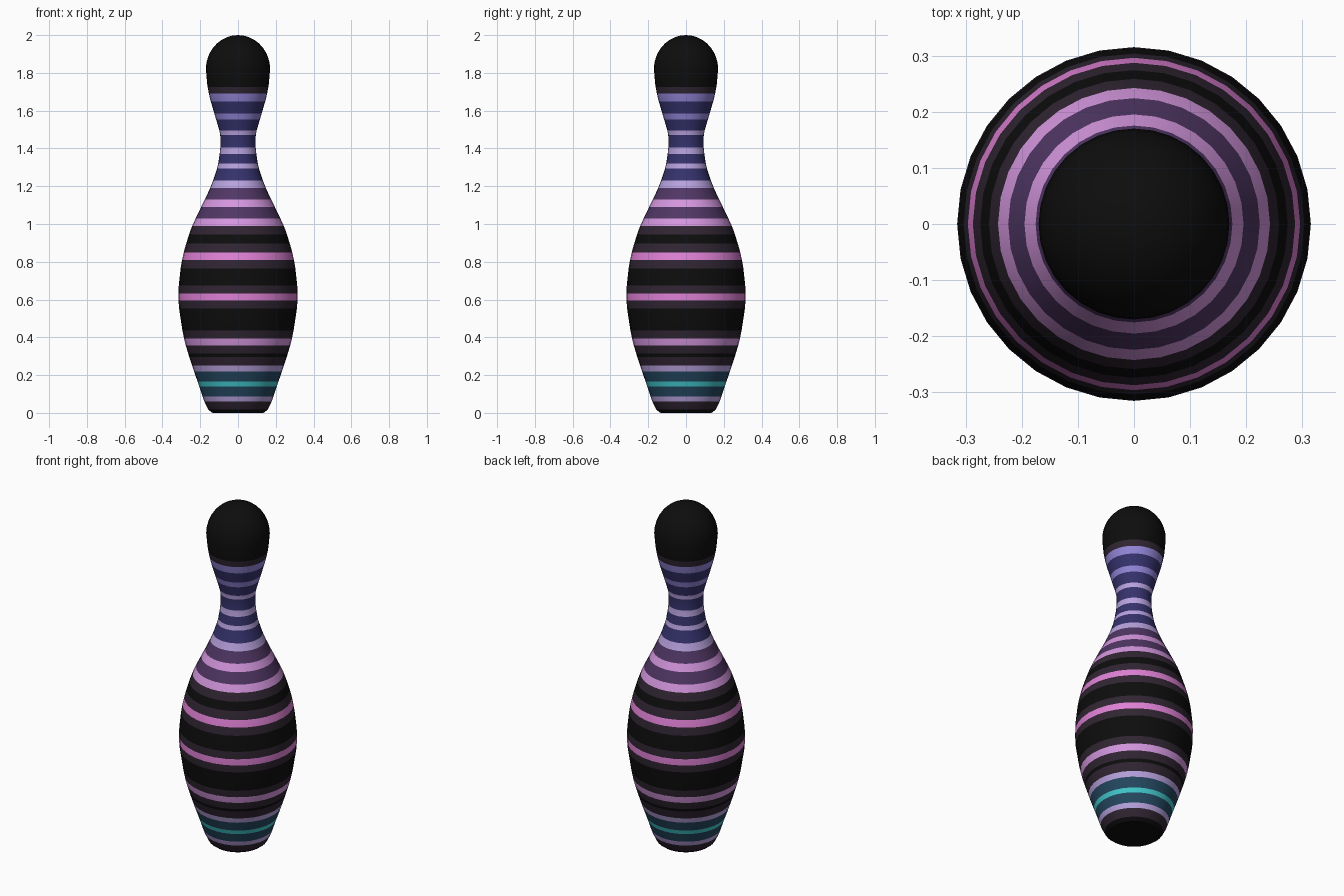
import bpy, bmesh, math

cube = bpy.data.objects.get("Cube")
if cube:
    bpy.data.objects.remove(cube, do_unlink=True)

SEGMENTS = 32
SHOULDER, HEAD_RADIUS = 1.82, 0.17


def linear(c):
    c /= 255
    return c / 12.92 if c < 0.04045 else ((c + 0.055) / 1.055) ** 2.4


def make_material(name, rgb):
    mat = bpy.data.materials.new(name)
    colour = [linear(c) for c in rgb] + [1]
    mat.diffuse_color = colour
    mat.use_nodes = True
    bsdf = next(n for n in mat.node_tree.nodes if n.type == "BSDF_PRINCIPLED")
    bsdf.inputs["Base Color"].default_value = colour
    return mat


PALETTE = {
    "black": (13, 13, 13), "charcoal": (48, 37, 50),
    "periwinkle": (145, 132, 214), "navy": (53, 50, 108),
    "lavender": (184, 162, 222), "purple": (80, 54, 100),
    "orchid": (212, 150, 222), "pink": (222, 128, 212),
    "teal": (36, 72, 96), "turquoise": (66, 200, 204),
}
names = list(PALETTE)

# Stripes from the foot upward: colour and its upper edge
STRIPES = [
    ("black", .018), ("charcoal", .06), ("lavender", .087), ("teal", .14),
    ("turquoise", .165), ("teal", .22), ("lavender", .25), ("charcoal", .297),
    ("black", .315), ("charcoal", .357), ("orchid", .395), ("charcoal", .437),
    ("black", .553), ("charcoal", .595), ("pink", .632), ("charcoal", .675),
    ("black", .765), ("charcoal", .81), ("pink", .85), ("charcoal", .897),
    ("black", .945), ("charcoal", .99), ("orchid", 1.03), ("purple", 1.09),
    ("orchid", 1.13), ("purple", 1.19), ("lavender", 1.23), ("navy", 1.295),
    ("lavender", 1.32), ("navy", 1.37), ("lavender", 1.405), ("navy", 1.47),
    ("lavender", 1.495), ("navy", 1.553), ("periwinkle", 1.585),
    ("navy", 1.648), ("periwinkle", 1.69), ("charcoal", 1.725), ("black", 2),
]

# Silhouette as (height, radius) below the head dome
PROFILE = [
    (0, .135), (.015, .155), (.06, .178), (.14, .205), (.25, .243),
    (.4, .287), (.6, .315), (.8, .298), (.97, .25), (1.08, .2), (1.18, .152),
    (1.29, .112), (1.39, .095), (1.47, .094), (1.55, .115), (1.66, .147),
    (1.74, .163), (SHOULDER, HEAD_RADIUS),
]


def slope(i):
    if i == len(PROFILE) - 1:
        return 0
    (z0, r0), (z1, r1) = PROFILE[max(i - 1, 0)], PROFILE[i + 1]
    return (r1 - r0) / (z1 - z0)


def radius(z):
    """Smooth curve through the profile, then an elliptical dome."""
    if z >= SHOULDER:
        t = (z - SHOULDER) / (2 - SHOULDER)
        return HEAD_RADIUS * math.sqrt(max(0, 1 - t * t))
    i = max(k for k, p in enumerate(PROFILE) if p[0] <= z)
    (z0, r0), (z1, r1) = PROFILE[i], PROFILE[i + 1]
    h = z1 - z0
    t = (z - z0) / h
    a = t * t * (3 - 2 * t)
    return (r0 * (1 - a) + r1 * a + h * slope(i) * t * (1 - t) ** 2
            - h * slope(i + 1) * t * t * (1 - t))


# Ring heights: stripe edges, profile points and dome steps
heights = {z for _, z in STRIPES if z < SHOULDER} | {z for z, _ in PROFILE}
heights |= {SHOULDER + (2 - SHOULDER) * math.sin(math.radians(a))
            for a in range(10, 90, 10)}
heights = sorted(heights)

# Pin body
bm = bmesh.new()
rings = []
for z in heights:
    r = radius(z)
    rings.append([bm.verts.new((r * math.cos(math.tau * k / SEGMENTS),
                                r * math.sin(math.tau * k / SEGMENTS), z))
                  for k in range(SEGMENTS)])
top = bm.verts.new((0, 0, 2))
for k in range(SEGMENTS):
    n = (k + 1) % SEGMENTS
    for low, high in zip(rings, rings[1:]):
        bm.faces.new((low[k], low[n], high[n], high[k]))
    bm.faces.new((rings[-1][k], rings[-1][n], top))
foot = bm.faces.new(rings[0][::-1])

# Colour each band by height
for face in bm.faces:
    z = (min(v.co.z for v in face.verts) + max(v.co.z for v in face.verts)) / 2
    stripe = next(name for name, edge in STRIPES if z <= edge)
    face.material_index = names.index(stripe)
    face.smooth = face is not foot

mesh = bpy.data.meshes.new("pin_body")
bm.to_mesh(mesh)
bm.free()
for name, rgb in PALETTE.items():
    mesh.materials.append(make_material(name, rgb))
pin = bpy.data.objects.new("pin_body", mesh)
bpy.context.collection.objects.link(pin)
